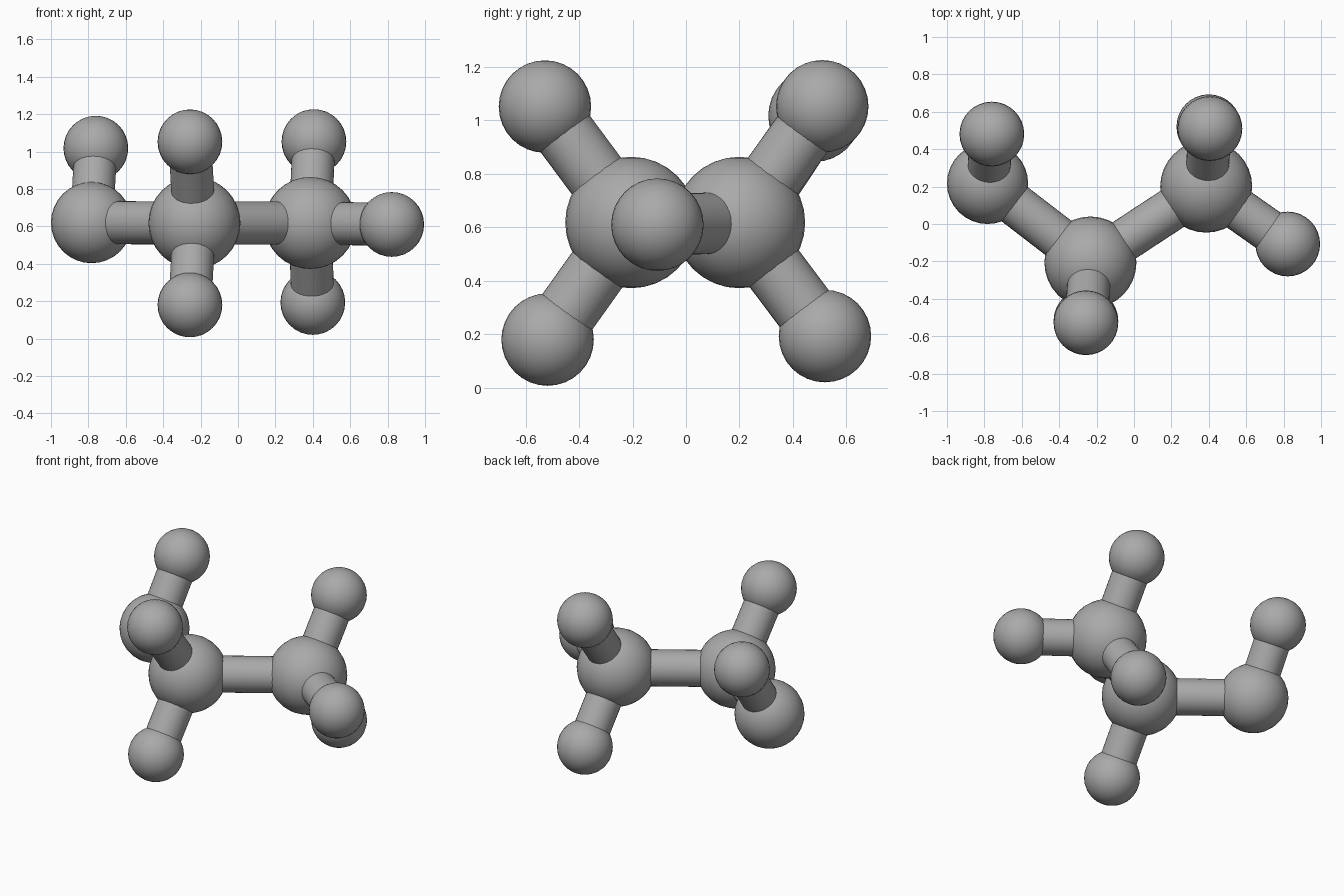
import bpy
from mathutils import Vector

cube = bpy.data.objects.get("Cube")
if cube:
    bpy.data.objects.remove(cube, do_unlink=True)

grey = bpy.data.materials.new("plain grey")
grey.use_nodes = True
colour = (0.4, 0.4, 0.4, 1)
grey.diffuse_color = colour
grey.node_tree.nodes["Principled BSDF"].inputs["Base Color"].default_value = colour

LARGE, MEDIUM, SMALL, ROD = 0.246, 0.217, 0.173, 0.115


def finish(name):
    obj = bpy.context.object
    obj.name = name
    obj.data.materials.append(grey)
    bpy.ops.object.shade_smooth_by_angle()


def ball(name, centre, radius):
    bpy.ops.mesh.primitive_uv_sphere_add(segments=32, ring_count=16,
                                         radius=radius, location=centre)
    finish(name)


def rod(name, start, end):
    a, b = Vector(start), Vector(end)
    axis = b - a
    bpy.ops.mesh.primitive_cylinder_add(
        vertices=32, radius=ROD, depth=axis.length, location=(a + b) / 2,
        rotation=axis.to_track_quat('Z', 'Y').to_euler())
    finish(name)


# Ball name: centre, radius, ball it is joined to
balls = {
    "middle_ball": ((-0.233, -0.206, 0.618), LARGE, None),
    "left_ball": ((0.386, 0.20, 0.618), LARGE, "middle_ball"),
    "right_ball": ((-0.783, 0.217, 0.62), MEDIUM, "middle_ball"),
    "middle_upper_ball": ((-0.257, -0.528, 1.052), SMALL, "middle_ball"),
    "middle_lower_ball": ((-0.257, -0.518, 0.18), SMALL, "middle_ball"),
    "left_upper_ball": ((0.406, 0.51, 1.053), SMALL, "left_ball"),
    "left_lower_ball": ((0.40, 0.52, 0.193), SMALL, "left_ball"),
    "left_end_ball": ((0.822, -0.107, 0.61), SMALL, "left_ball"),
    "right_upper_ball": ((-0.76, 0.481, 1.018), SMALL, "right_ball"),
}

# Balls and the rods that join them
for name, (centre, radius, parent) in balls.items():
    ball(name, centre, radius)
    if parent:
        rod(name.replace("ball", "rod"), balls[parent][0], centre)
